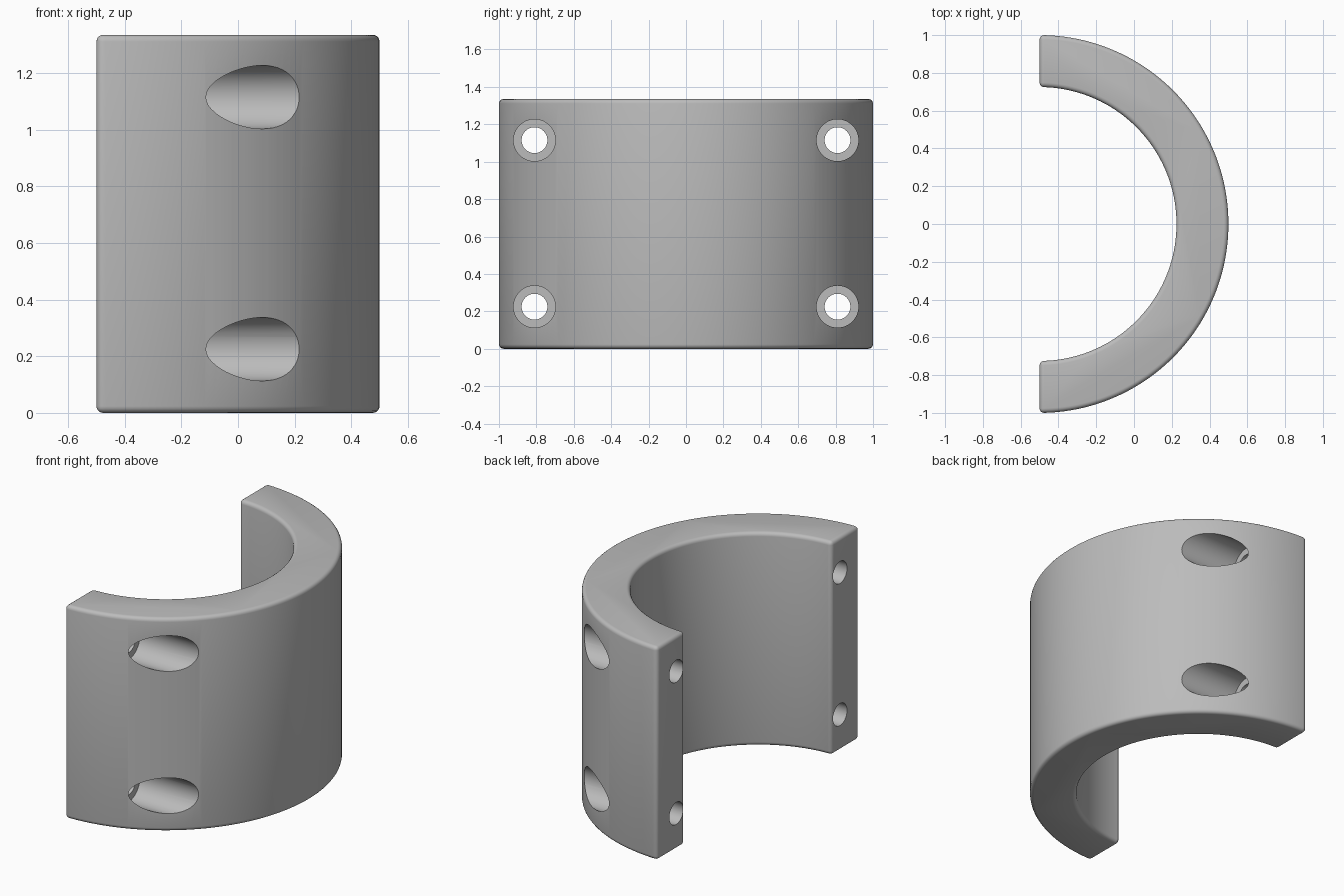
import bpy, bmesh
from math import pi, sin, cos, radians
from mathutils import Matrix

cube = bpy.data.objects.get("Cube")
if cube:
    bpy.data.objects.remove(cube, do_unlink=True)

OUTER, INNER, HEIGHT, CUT_X = 1.0, 0.725, 1.335, -0.5
STEPS = 96

grey = bpy.data.materials.new("plain grey")
grey.use_nodes = True
colour = (0.5, 0.5, 0.5, 1)
grey.diffuse_color = colour
grey.node_tree.nodes["Principled BSDF"].inputs["Base Color"].default_value = colour


def make_object(name, bm):
    bmesh.ops.recalc_face_normals(bm, faces=bm.faces)
    mesh = bpy.data.meshes.new(name)
    bm.to_mesh(mesh)
    bm.free()
    mesh.materials.append(grey)
    obj = bpy.data.objects.new(name, mesh)
    bpy.context.collection.objects.link(obj)
    return obj


def arc(radius):
    angles = [-pi / 2 + pi * i / STEPS for i in range(STEPS + 1)]
    return [(CUT_X + radius * cos(a), radius * sin(a), 0) for a in angles]


# Half ring: extruded C-shaped profile
bm = bmesh.new()
profile = arc(OUTER) + arc(INNER)[::-1]
face = bm.faces.new([bm.verts.new(p) for p in profile])
top = bmesh.ops.extrude_face_region(bm, geom=[face])["geom"]
bmesh.ops.translate(bm, vec=(0, 0, HEIGHT),
                    verts=[v for v in top if isinstance(v, bmesh.types.BMVert)])
clamp = make_object("half_ring_clamp", bm)

# Rounded outer edges
bevel = clamp.modifiers.new("rounded_edges", 'BEVEL')
bevel.width = 0.03
bevel.segments = 4
bevel.limit_method = 'ANGLE'
bevel.angle_limit = radians(40)


# Counterbored screw holes along x
def drill(name, radius, start, end):
    bm = bmesh.new()
    for y in (-0.81, 0.81):
        for z in (0.225, 1.115):
            place = (Matrix.Translation(((start + end) / 2, y, z))
                     @ Matrix.Rotation(pi / 2, 4, 'Y'))
            bmesh.ops.create_cone(bm, cap_ends=True, segments=48, radius1=radius,
                                  radius2=radius, depth=end - start, matrix=place)
    cutter = make_object(name, bm)
    cutter.hide_render = True
    cut = clamp.modifiers.new(name, 'BOOLEAN')
    cut.operation = 'DIFFERENCE'
    cut.solver = 'EXACT'
    cut.object = cutter
    return cutter


cutters = [drill("screw_hole_cutter", 0.069, -0.7, 0.7),
           drill("counterbore_cutter", 0.112, -0.19, 0.8)]

# Apply the modifiers and remove the cutters
bpy.ops.object.select_all(action='DESELECT')
clamp.select_set(True)
bpy.context.view_layer.objects.active = clamp
for name in [m.name for m in clamp.modifiers]:
    bpy.ops.object.modifier_apply(modifier=name)
for cutter in cutters:
    bpy.data.objects.remove(cutter, do_unlink=True)
bpy.ops.object.shade_smooth_by_angle(angle=radians(30))
